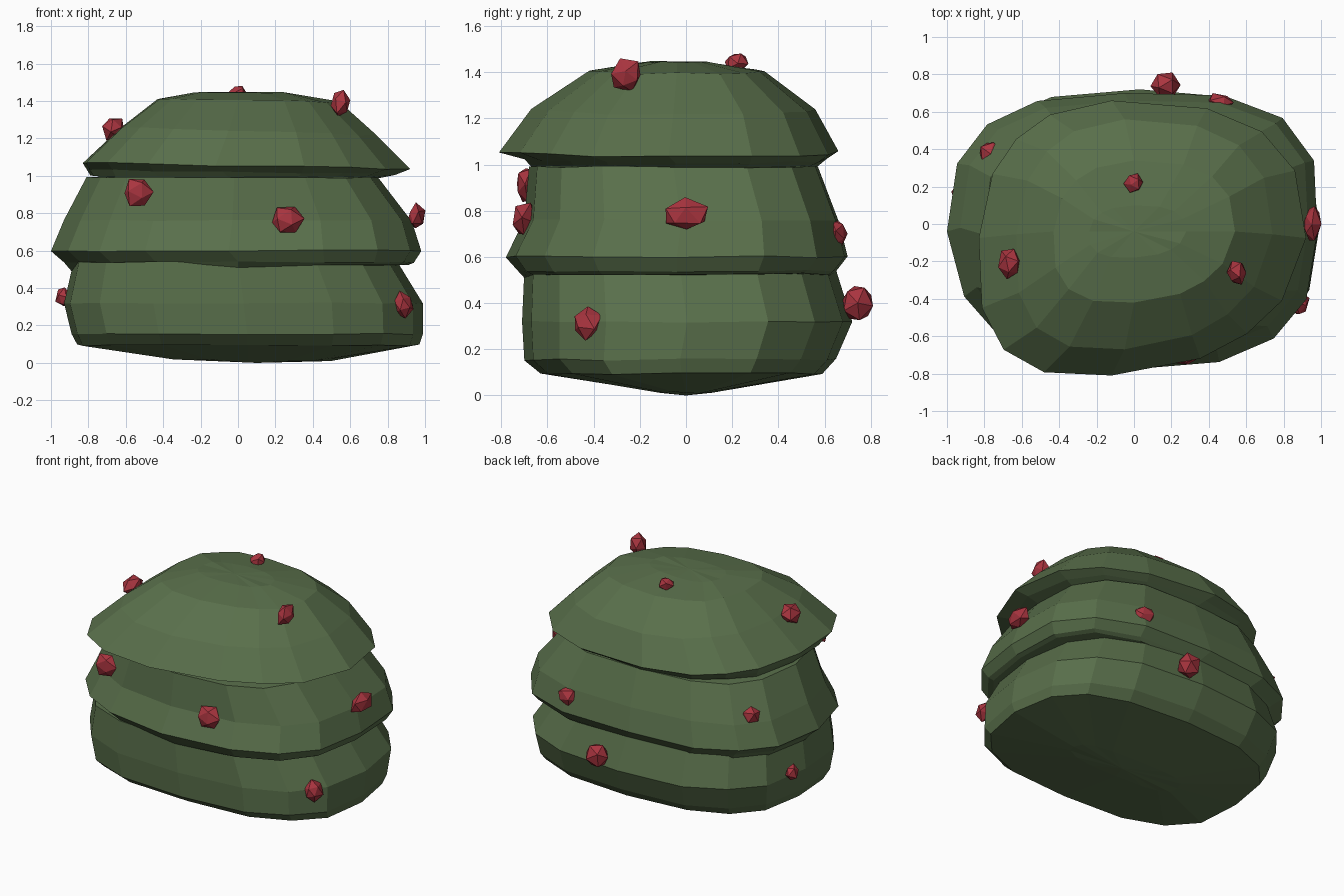
import bpy, bmesh, random
from math import sin, cos, pi
from mathutils import Vector, Matrix

if "Cube" in bpy.data.objects:
    bpy.data.objects.remove(bpy.data.objects["Cube"])

random.seed(4)
SIDES = 16


def material(name, color):
    m = bpy.data.materials.new(name)
    m.diffuse_color = (*color, 1)
    m.use_nodes = True
    m.node_tree.nodes["Principled BSDF"].inputs["Base Color"].default_value = m.diffuse_color
    return m


green = material("leaf_green", (0.10, 0.16, 0.07))
red = material("berry_red", (0.40, 0.035, 0.05))


def finish(bm, name, mat):
    bmesh.ops.recalc_face_normals(bm, faces=bm.faces)
    me = bpy.data.meshes.new(name)
    bm.to_mesh(me)
    bm.free()
    ob = bpy.data.objects.new(name, me)
    bpy.context.collection.objects.link(ob)
    me.materials.append(mat)
    return ob


def tier(name, rings, bottom, top, corners, n=2.7):
    """Stack of rounded-box rings: (x0, x1, y0, y1, cx, z, z tilt along x).
    corners: extra reach at back right, back left, front left, front right."""
    bm = bmesh.new()
    loops = []
    for x0, x1, y0, y1, cx, z, tilt in rings:
        cy = (y0 + y1) / 2
        loop = []
        for k in range(SIDES):
            a = 2 * pi * k / SIDES
            c, s = cos(a), sin(a)
            f = 1 + corners[k * 4 // SIDES] * abs(sin(2 * a))
            u, v = f * abs(c) ** (2 / n), f * abs(s) ** (2 / n)
            x = cx + u * ((x1 - cx) if c > 0 else (x0 - cx))
            y = cy + v * ((y1 - cy) if s > 0 else (y0 - cy))
            loop.append(bm.verts.new((x, y, z + tilt * x + random.uniform(-.005, .005))))
        loops.append(loop)
    for lo, hi in zip(loops, loops[1:]):
        for k in range(SIDES):
            j = (k + 1) % SIDES
            bm.faces.new((lo[k], lo[j], hi[j], hi[k]))
    # close both ends with a fan
    for loop, p in ((loops[0], bottom), (loops[-1], top)):
        centre = bm.verts.new(p)
        for k in range(SIDES):
            bm.faces.new((loop[k], loop[(k + 1) % SIDES], centre))
    return finish(bm, name, green)


# Three overlapping foliage tiers
tier("bottom_foliage", [
    (-0.36, 0.50, -0.12, 0.12, 0.05, 0.018, -0.01),
    (-0.86, 0.97, -0.63, 0.59, 0.05, 0.095, 0.0),
    (-0.89, 0.99, -0.70, 0.65, 0.05, 0.155, 0.0),
    (-0.93, 0.99, -0.71, 0.72, 0.03, 0.32, 0.0),
    (-0.88, 0.85, -0.70, 0.65, 0.0, 0.54, 0.0),
], (0.1, 0, 0.0), (0, 0, 0.56), (0.0, 0.0, 0.035, 0.0))

tier("middle_foliage", [
    (-0.89, 0.91, -0.70, 0.63, 0.0, 0.51, 0.02),
    (-0.93, 0.94, -0.73, 0.65, 0.0, 0.54, 0.0),
    (-1.00, 0.98, -0.78, 0.70, -0.05, 0.60, 0.0),
    (-0.93, 0.93, -0.70, 0.66, -0.03, 0.76, 0.0),
    (-0.81, 0.75, -0.68, 0.57, -0.02, 0.99, 0.0),
], (0, 0, 0.50), (0, 0, 1.02), (0.06, 0.0, -0.06, 0.0))

tier("top_foliage", [
    (-0.79, 0.75, -0.67, 0.57, -0.05, 0.99, -0.01),
    (-0.81, 0.84, -0.70, 0.61, -0.08, 1.02, -0.015),
    (-0.83, 0.92, -0.81, 0.66, -0.12, 1.055, -0.02),
    (-0.63, 0.74, -0.67, 0.56, -0.05, 1.24, -0.03),
    (-0.43, 0.54, -0.42, 0.34, 0.0, 1.405, -0.02),
    (-0.24, 0.28, -0.18, 0.10, 0.0, 1.443, 0.0),
], (0, 0, 0.98), (0, -0.04, 1.447), (0.0, -0.07, 0.05, -0.10))

# Faceted berries: position, half sizes
BERRIES = [
    ((-0.66, -0.21, 1.25), (.065, .085, .07)),
    ((0.55, -0.26, 1.39), (.06, .07, .075)),
    ((0.00, 0.22, 1.44), (.05, .05, .05)),
    ((-0.54, -0.69, 0.91), (.08, .05, .08)),
    ((0.26, -0.70, 0.76), (.09, .06, .08)),
    ((0.95, 0.00, 0.78), (.05, .10, .07)),
    ((0.88, -0.43, 0.31), (.06, .07, .07)),
    ((-0.93, 0.16, 0.35), (.045, .06, .06)),
    ((0.17, 0.74, 0.40), (.08, .07, .08)),
    ((0.46, 0.65, 0.70), (.08, .05, .065)),
    ((-0.77, 0.38, 0.79), (.07, .07, .07)),
]
for i, (pos, size) in enumerate(BERRIES):
    bm = bmesh.new()
    bmesh.ops.create_icosphere(bm, subdivisions=1, radius=1)
    spin = Matrix.Rotation(random.uniform(0, pi), 3, Vector((1, .6, .3)))
    for v in bm.verts:
        p = spin @ v.co * random.uniform(0.8, 1.15)
        v.co = Vector(pos) + Vector([a * b for a, b in zip(p, size)])
    finish(bm, f"berry_{i + 1}", red)
